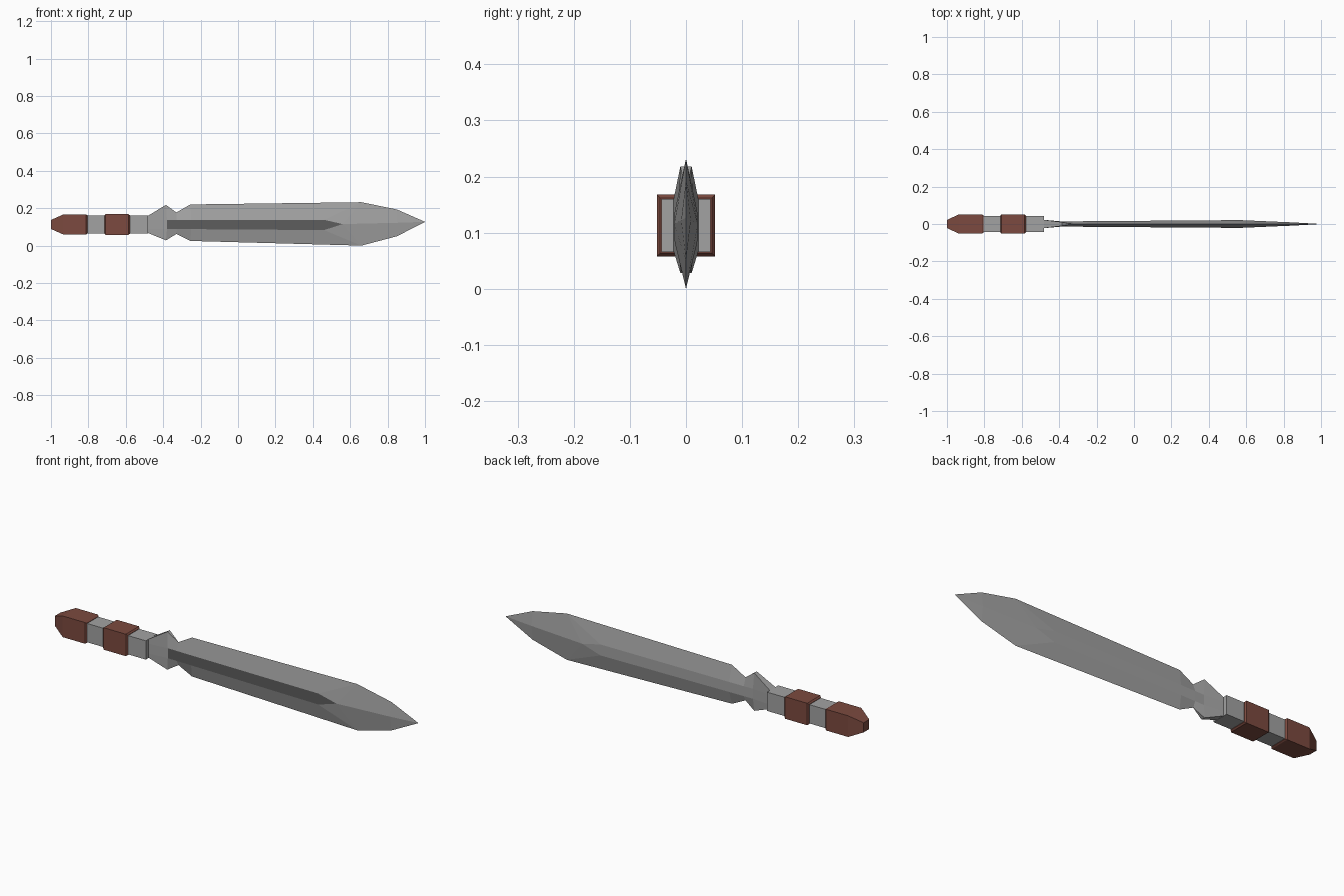
import bpy, bmesh

if "Cube" in bpy.data.objects:
    bpy.data.objects.remove(bpy.data.objects["Cube"])


def material(name, rgb):
    m = bpy.data.materials.new(name)
    m.diffuse_color = (*rgb, 1)
    m.use_nodes = True
    m.node_tree.nodes["Principled BSDF"].inputs["Base Color"].default_value = m.diffuse_color
    return m


STEEL = material("steel grey", (0.36, 0.36, 0.36))
DARK = material("dark grey", (0.11, 0.11, 0.11))
BROWN = material("brown leather", (0.20, 0.068, 0.05))


def loft(name, rings, mats, dark_face=None):
    """Bridge equal-length rings along x and cap both ends."""
    bm = bmesh.new()
    rows = [[bm.verts.new(p) for p in r] for r in rings]
    n = len(rows[0])
    for i in range(len(rows) - 1):
        for j in range(n):
            k = (j + 1) % n
            f = bm.faces.new((rows[i][j], rows[i][k], rows[i + 1][k], rows[i + 1][j]))
            if dark_face and dark_face(i, j):
                f.material_index = 1
    bm.faces.new(rows[0])
    bm.faces.new(rows[-1])
    bmesh.ops.remove_doubles(bm, verts=bm.verts, dist=0.0002)
    bmesh.ops.recalc_face_normals(bm, faces=bm.faces)
    me = bpy.data.meshes.new(name)
    bm.to_mesh(me)
    bm.free()
    for m in mats:
        me.materials.append(m)
    ob = bpy.data.objects.new(name, me)
    bpy.context.collection.objects.link(ob)
    return ob


def box_ring(x, hy, hz, zc=0.113):
    return [(x, -hy, zc + hz), (x, -hy, zc - hz), (x, hy, zc - hz), (x, hy, zc + hz)]


def blade_ring(ex, zt, zb, ey, sx, st, sb, sy):
    front = [(ex, -ey, zt), (sx, -sy, st), (sx, -sy, sb), (ex, -ey, zb)]
    return front + [(x, -y, z) for x, y, z in reversed(front)]


# Blade and guard: edge x, top, bottom, half thickness; then the same for the central strip
stations = [
    (-0.48, 0.160, 0.067, 0.022, -0.48, 0.138, 0.088, 0.022),
    (-0.385, 0.218, 0.028, 0.010, -0.38, 0.138, 0.088, 0.013),
    (-0.33, 0.177, 0.062, 0.0, -0.33, 0.138, 0.088, 0.014),
    (-0.255, 0.220, 0.025, 0.0, -0.25, 0.138, 0.088, 0.015),
    (0.66, 0.232, 0.0, 0.0, 0.46, 0.138, 0.083, 0.020),
    (0.66, 0.232, 0.0, 0.0, 0.56, 0.115, 0.115, 0.021),
    (0.85, 0.193, 0.050, 0.0, 0.85, 0.122, 0.122, 0.0085),
    (1.0, 0.127, 0.127, 0.0, 1.0, 0.127, 0.127, 0.0),
]
loft("blade_and_guard", [blade_ring(*s) for s in stations[:-1]]
     + [[(1.0, 0, 0.127)] * 0 or blade_ring(*stations[-1])],
     [STEEL, DARK], lambda i, j: j == 1 and 1 <= i <= 4)

# Grip
loft("grip", [box_ring(-0.93, 0.044, 0.047), box_ring(-0.48, 0.044, 0.047)], [STEEL])

# Wrapped band with slightly chamfered ends
loft("grip_band", [box_ring(-0.715, 0.046, 0.049), box_ring(-0.708, 0.052, 0.055),
                   box_ring(-0.585, 0.052, 0.055), box_ring(-0.578, 0.046, 0.049)], [BROWN])

# Tapered pommel
loft("pommel", [box_ring(-1.0, 0.022, 0.024), box_ring(-0.935, 0.052, 0.053),
                box_ring(-0.812, 0.052, 0.053), box_ring(-0.805, 0.046, 0.049)], [BROWN])
